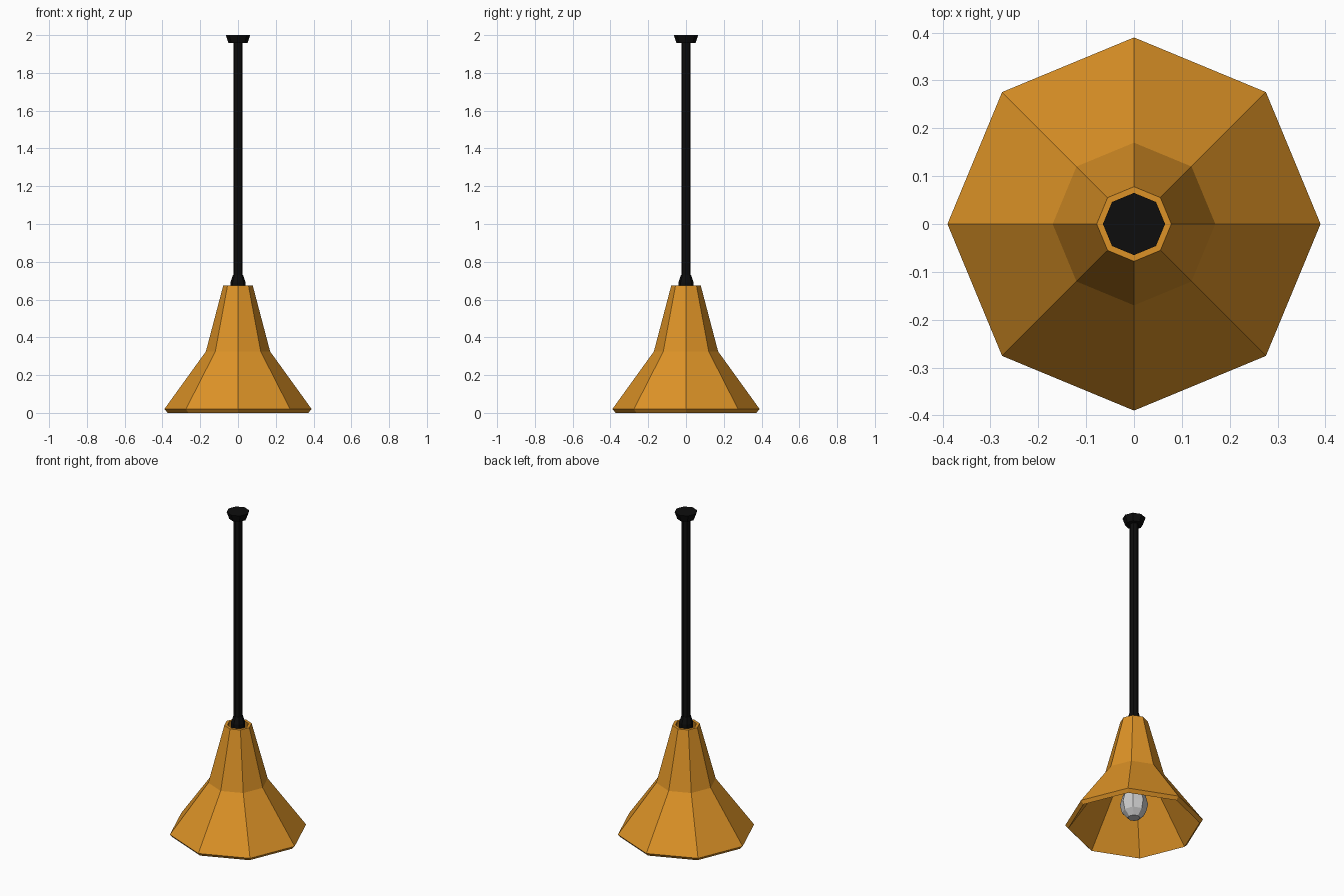
import bpy, bmesh, math

if "Cube" in bpy.data.objects:
    bpy.data.objects.remove(bpy.data.objects["Cube"])


def material(name, color):
    m = bpy.data.materials.new(name)
    m.diffuse_color = (*color, 1)
    m.use_nodes = True
    m.node_tree.nodes["Principled BSDF"].inputs["Base Color"].default_value = m.diffuse_color
    return m


def lathe(name, profile, mat=None, closed=False, sides=8):
    """Revolve (radius, z) points round z; open profiles get end caps."""
    bm = bmesh.new()
    rings = [[bm.verts.new((r * math.cos(i * math.tau / sides),
                            r * math.sin(i * math.tau / sides), z))
              for i in range(sides)] for r, z in profile]
    pairs = list(zip(rings, rings[1:]))
    if closed:
        pairs.append((rings[-1], rings[0]))
    else:
        bm.faces.new(rings[0])
        bm.faces.new(rings[-1])
    for a, b in pairs:
        for i in range(sides):
            j = (i + 1) % sides
            bm.faces.new((a[i], a[j], b[j], b[i]))
    bmesh.ops.recalc_face_normals(bm, faces=bm.faces)
    mesh = bpy.data.meshes.new(name)
    bm.to_mesh(mesh)
    bm.free()
    ob = bpy.data.objects.new(name, mesh)
    bpy.context.collection.objects.link(ob)
    if mat:
        mesh.materials.append(mat)
    return ob


amber = material("amber", (0.72, 0.29, 0.02))
black = material("black", (0.004, 0.004, 0.004))

# Flared hollow shade with a bevelled lower lip
lathe("shade", [(0.39, 0.02), (0.17, 0.325), (0.078, 0.675), (0.06, 0.675),
                (0.152, 0.32), (0.372, 0.0)], amber, closed=True)
# Ceiling mount
lathe("ceiling_mount", [(0.05, 1.957), (0.065, 2.0)], black)
# Hanging rod
lathe("rod", [(0.025, 0.70), (0.025, 1.97)], black)
# Socket: tapered collar above the shade, continuing down to the bulb
lathe("socket", [(0.04, 0.25), (0.04, 0.69), (0.027, 0.73)], black)
# Faceted bulb
lathe("bulb", [(0.035, 0.05), (0.068, 0.085), (0.08, 0.135),
               (0.066, 0.19), (0.035, 0.26)])
